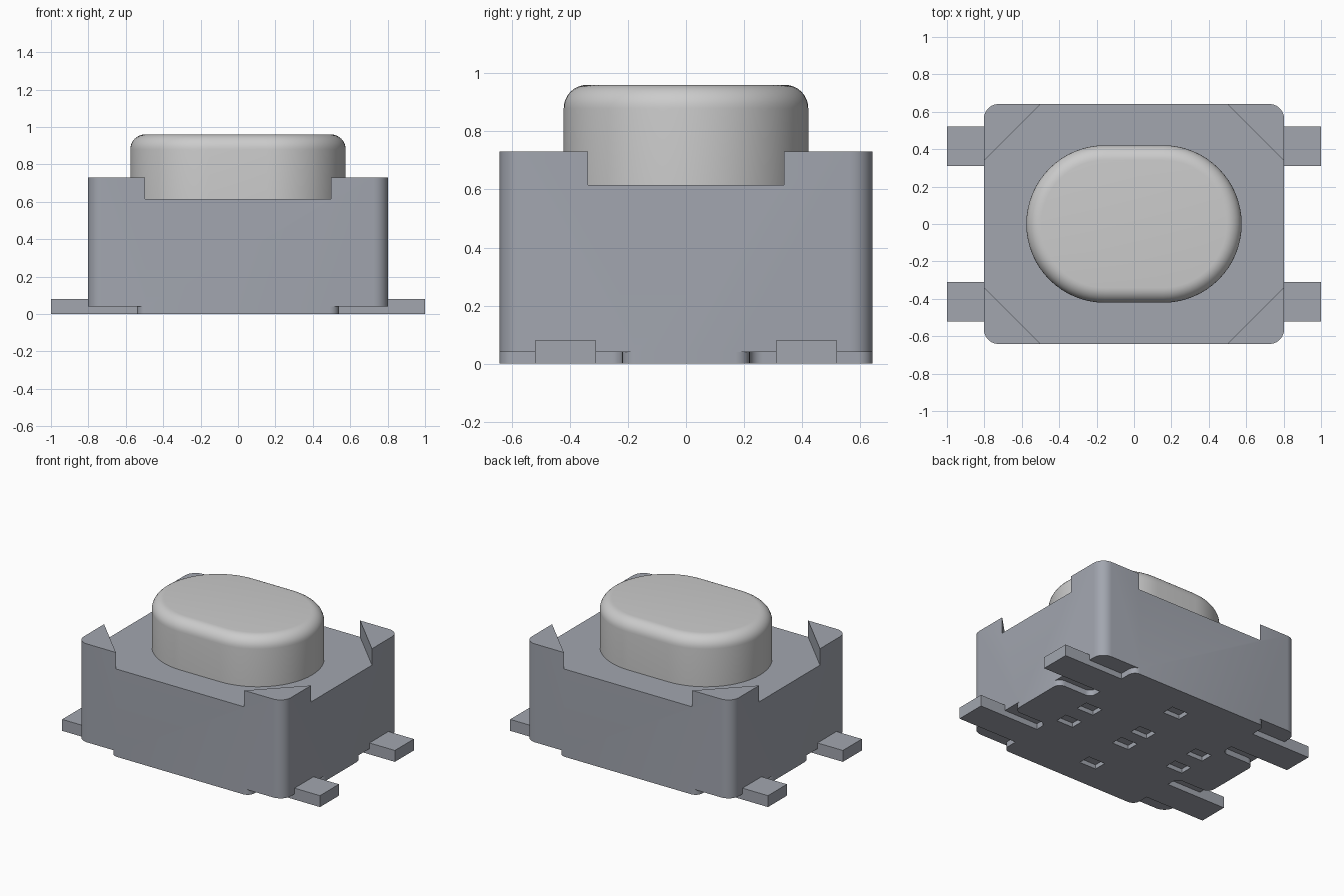
import bpy, bmesh
from math import sin, cos, pi, radians

if "Cube" in bpy.data.objects:
    bpy.data.objects.remove(bpy.data.objects["Cube"])


def arc(cx, cy, r, a0, a1, n=6):
    """Points on an arc, angles in degrees."""
    return [(cx + r * cos(radians(a0 + (a1 - a0) * i / n)),
             cy + r * sin(radians(a0 + (a1 - a0) * i / n))) for i in range(n + 1)]


def add_loft(bm, rings):
    """Solid from a stack of (outline, z) rings with equal point counts."""
    loops = [[bm.verts.new((x, y, z)) for x, y in pts] for pts, z in rings]
    faces = [bm.faces.new(loops[0][::-1]), bm.faces.new(loops[-1])]
    for a, b in zip(loops, loops[1:]):
        for i in range(len(a)):
            j = (i + 1) % len(a)
            faces.append(bm.faces.new((a[i], a[j], b[j], b[i])))
    bmesh.ops.recalc_face_normals(bm, faces=faces)


def add_prism(bm, pts, z0, z1):
    add_loft(bm, [(pts, z0), (pts, z1)])


def rect(x0, x1, y0, y1):
    return [(x0, y0), (x1, y0), (x1, y1), (x0, y1)]


def make_object(name, bm, mat=None):
    mesh = bpy.data.meshes.new(name)
    bm.to_mesh(mesh)
    bm.free()
    ob = bpy.data.objects.new(name, mesh)
    bpy.context.collection.objects.link(ob)
    if mat:
        mesh.materials.append(mat)
    return ob


def activate(ob):
    bpy.ops.object.select_all(action='DESELECT')
    ob.select_set(True)
    bpy.context.view_layer.objects.active = ob


def smooth(ob):
    activate(ob)
    bpy.ops.object.shade_smooth_by_angle(angle=radians(35))


body_mat = bpy.data.materials.new("blue_grey")
body_mat.diffuse_color = (0.36, 0.38, 0.43, 1)
body_mat.use_nodes = True
body_mat.node_tree.nodes["Principled BSDF"].inputs["Base Color"].default_value = body_mat.diffuse_color
quadrants = [(1, 1), (-1, 1), (-1, -1), (1, -1)]

# Housing block with rounded upright corners
W, D, R = 0.803, 0.642, 0.08
bm = bmesh.new()
add_prism(bm, arc(W - R, D - R, R, 0, 90) + arc(R - W, D - R, R, 90, 180)
          + arc(R - W, R - D, R, 180, 270) + arc(W - R, R - D, R, 270, 360), 0, 0.73)
housing = make_object("housing", bm, body_mat)

# Cutter: eight-sided top recess that leaves the four corner posts
bm = bmesh.new()
add_prism(bm, [(0.9, -0.24), (0.9, 0.24), (0.4, 0.74), (-0.4, 0.74),
               (-0.9, 0.24), (-0.9, -0.24), (-0.4, -0.74), (0.4, -0.74)], 0.615, 0.9)

# Cutter: underside corner recesses around the leads
corner = (arc(0.585, 0.265, 0.045, 180, 270) + arc(0.753, 0.17, 0.05, 90, 0)
          + [(0.9, 0.17), (0.9, 0.75), (0.5, 0.75)] + arc(0.49, 0.592, 0.05, 90, 0))
for sx, sy in quadrants:
    add_prism(bm, [(x * sx, y * sy) for x, y in corner], -0.1, 0.04)

# Cutter: small rectangular pockets in the underside
pockets = [(0.45 * s, 0.1 * t) for s, t in quadrants]
pockets += [(0, y) for y in (-0.41, -0.09, 0.09, 0.41)]
for x, y in pockets:
    add_prism(bm, rect(x - 0.065, x + 0.065, y - 0.045, y + 0.045), -0.1, 0.03)
cutter = make_object("housing_cutter", bm)
cutter.hide_render = True

mod = housing.modifiers.new("recesses", 'BOOLEAN')
mod.operation = 'DIFFERENCE'
mod.solver = 'EXACT'
mod.object = cutter
activate(housing)
bpy.ops.object.modifier_apply(modifier=mod.name)
bpy.data.objects.remove(cutter)
smooth(housing)

# Four flat solder leads
for i, (sx, sy) in enumerate(quadrants):
    bm = bmesh.new()
    add_prism(bm, [(x * sx, y * sy) for x, y in rect(0.54, 1.0, 0.31, 0.52)], 0, 0.08)
    make_object(f"lead_{i + 1}", bm, body_mat)


# Push button: capsule outline with a rounded top edge
def capsule(r):
    return arc(0.155, 0, r, -90, 90, 32) + arc(-0.155, 0, r, 90, 270, 32)


F, RB, TOP = 0.08, 0.421, 0.96
rings = [(capsule(RB), 0.6)]
for i in range(9):
    a = i / 8 * pi / 2
    rings.append((capsule(RB - F + F * cos(a)), TOP - F + F * sin(a)))
bm = bmesh.new()
add_loft(bm, rings)
smooth(make_object("button", bm))
